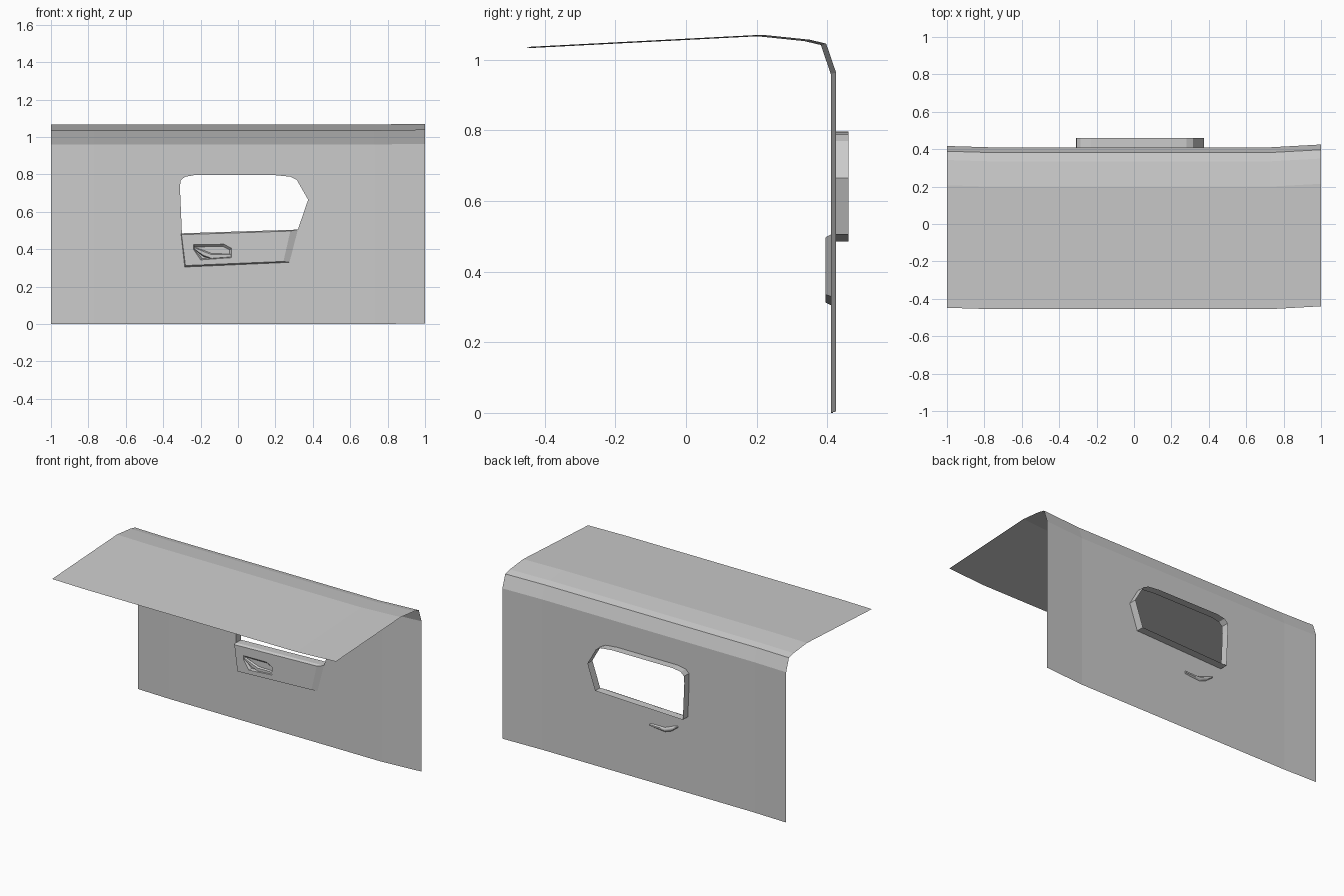
import bpy, bmesh

if "Cube" in bpy.data.objects:
    bpy.data.objects.remove(bpy.data.objects["Cube"])

WALL_Y = 0.41


def finish(name, bm, smooth=None):
    bmesh.ops.remove_doubles(bm, verts=bm.verts[:], dist=1e-5)
    bmesh.ops.recalc_face_normals(bm, faces=bm.faces[:])
    mesh = bpy.data.meshes.new(name)
    bm.to_mesh(mesh)
    bm.free()
    ob = bpy.data.objects.new(name, mesh)
    bpy.context.collection.objects.link(ob)
    if smooth:
        bpy.context.view_layer.objects.active = ob
        ob.select_set(True)
        bpy.ops.object.shade_smooth_by_angle(angle=smooth)
        ob.select_set(False)


def ring(bm, outline, y):
    return [bm.verts.new((x, y, z)) for x, z in outline]


def bridge(bm, a, b):
    n = len(a)
    for i in range(n):
        bm.faces.new((a[i], a[(i + 1) % n], b[(i + 1) % n], b[i]))


def fill_with_hole(bm, outer, inner):
    edges = []
    for loop in (outer, inner):
        for i, v in enumerate(loop):
            w = loop[(i + 1) % len(loop)]
            edges.append(bm.edges.get((v, w)) or bm.edges.new((v, w)))
    bmesh.ops.triangle_fill(bm, edges=edges, use_beauty=True, normal=(0, -1, 0))


window = [(-0.30, 0.485), (0.32, 0.505), (0.375, 0.665), (0.315, 0.77),
          (0.28, 0.788), (0.2, 0.796), (-0.23, 0.797), (-0.285, 0.787),
          (-0.308, 0.765), (-0.31, 0.72)]

# body shell: side profile swept along x, slightly bowed at both ends
profile = [(0.41, 0.0), (0.41, 0.96), (0.382, 1.042), (0.335, 1.053),
           (0.2, 1.067), (-0.455, 1.033)]
columns = [(-1.0, 0.007, 0.0), (-0.77, 0.0, 0.0), (0.73, 0.0, 0.0), (1.0, 0.015, 0.004)]
bm = bmesh.new()
grid = [[bm.verts.new((x, y + dy, z + dz)) for y, z in profile] for x, dy, dz in columns]
for c in range(3):
    for r in range(len(profile) - 1):
        quad = (grid[c][r], grid[c + 1][r], grid[c + 1][r + 1], grid[c][r + 1])
        if (c, r) == (1, 0):
            fill_with_hole(bm, quad, ring(bm, window, WALL_Y))
        else:
            bm.faces.new(quad)
finish("body_shell", bm)

# window rim, running back from the opening
bm = bmesh.new()
bridge(bm, ring(bm, window, WALL_Y), ring(bm, window, 0.46))
finish("window_rim", bm)

# raised inner panel with the handle opening
base = [(-0.305, 0.485), (0.32, 0.505), (0.275, 0.33), (-0.285, 0.305)]
face = [(-0.302, 0.478), (0.28, 0.497), (0.243, 0.335), (-0.281, 0.313)]
opening = [(-0.238, 0.425), (-0.075, 0.427), (-0.035, 0.405), (-0.035, 0.355),
           (-0.20, 0.343), (-0.238, 0.40)]
opening_back = [(-0.232, 0.413), (-0.08, 0.414), (-0.045, 0.397), (-0.045, 0.362),
                (-0.19, 0.35), (-0.232, 0.395)]
bm = bmesh.new()
front = ring(bm, face, 0.395)
hole = ring(bm, opening, 0.395)
bridge(bm, ring(bm, base, WALL_Y), front)
fill_with_hole(bm, front, hole)
bridge(bm, hole, ring(bm, opening_back, 0.409))
finish("inner_panel", bm)

# handle lever: bent bar poking slightly through the wall
spine = [(-0.035, 0.365, 0.010), (-0.09, 0.363, 0.013), (-0.14, 0.361, 0.016),
         (-0.185, 0.378, 0.017), (-0.232, 0.404, 0.007)]
section = [(0.398, -0.6), (0.398, 0.6), (0.408, 1), (0.419, 0.4), (0.419, -0.4), (0.408, -1)]
bm = bmesh.new()
loops = [[bm.verts.new((x, y, z + k * h)) for y, k in section] for x, z, h in spine]
for a, b in zip(loops, loops[1:]):
    bridge(bm, a, b)
bm.faces.new(loops[0])
bm.faces.new(loops[-1])
finish("handle_lever", bm, smooth=0.9)
